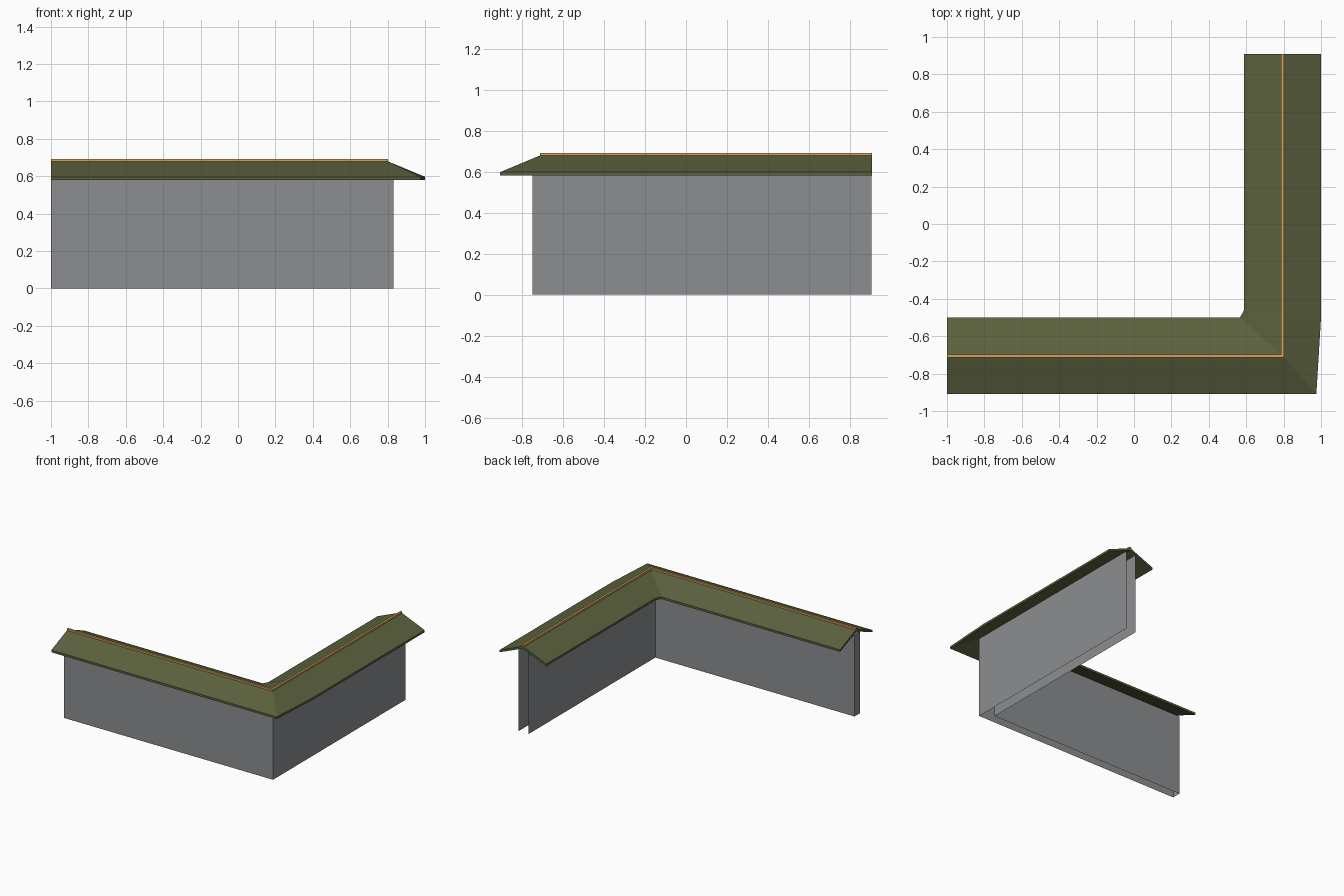
import bpy, bmesh

if "Cube" in bpy.data.objects:
    bpy.data.objects.remove(bpy.data.objects["Cube"])


def material(name, rgb):
    m = bpy.data.materials.new(name)
    m.diffuse_color = (*rgb, 1)
    m.use_nodes = True
    m.node_tree.nodes["Principled BSDF"].inputs["Base Color"].default_value = m.diffuse_color
    return m


def add_object(name, bm, mat):
    me = bpy.data.meshes.new(name)
    bm.to_mesh(me)
    bm.free()
    me.materials.append(mat)
    ob = bpy.data.objects.new(name, me)
    bpy.context.collection.objects.link(ob)
    return ob


def sweep(name, rings, mat):
    """Join closed cross-sections into one capped solid."""
    bm = bmesh.new()
    loops = [[bm.verts.new(p) for p in ring] for ring in rings]
    n = len(loops[0])
    for a, b in zip(loops, loops[1:]):
        for i in range(n):
            j = (i + 1) % n
            bm.faces.new((a[i], a[j], b[j], b[i]))
    bm.faces.new(loops[0])
    bm.faces.new(loops[-1])
    bmesh.ops.recalc_face_normals(bm, faces=bm.faces)
    return add_object(name, bm, mat)


grey = material("wall grey", (0.26, 0.27, 0.28))
green = material("olive roof", (0.105, 0.12, 0.048))
tan = material("ridge tan", (0.68, 0.36, 0.095))

# Hollow wall: upright sheets, open below and at the back end
path = [(0.745, 0.905), (0.745, -0.68), (-1, -0.68),
        (-1, -0.75), (0.832, -0.75), (0.832, 0.905)]
bm = bmesh.new()
low = [bm.verts.new((x, y, 0)) for x, y in path]
top = [bm.verts.new((x, y, 0.645)) for x, y in path]
for i in range(len(path) - 1):
    bm.faces.new((low[i], low[i + 1], top[i + 1], top[i]))
add_object("hollow_wall", bm, grey)

# Pitched roof: inner eave, ridge and outer eave at each station
stations = [
    ((-1, -0.50), (-1, -0.705), (-1, -0.908)),
    ((0.567, -0.50), (0.795, -0.705), (0.975, -0.908)),
    ((0.588, -0.46), (0.795, -0.48), (1.0, -0.50)),
    ((0.588, 0.908), (0.795, 0.908), (1.0, 0.908)),
]
rings = []
for inner, ridge, outer in stations:
    rings.append([(*inner, 0.58), (*inner, 0.597), (*ridge, 0.682),
                  (*outer, 0.597), (*outer, 0.58), (*ridge, 0.664)])
sweep("pitched_roof", rings, green)

# Ridge strip, mitred at the corner
w = 0.008
corners = [((-1, -0.705), (0, 1)), ((0.795, -0.705), (-1, 1)), ((0.795, 0.908), (-1, 0))]
rings = []
for (x, y), (dx, dy) in corners:
    rings.append([(x + s * w * dx, y + s * w * dy, z)
                  for s, z in ((-1, 0.674), (1, 0.674), (1, 0.692), (-1, 0.692))])
sweep("ridge_strip", rings, tan)
